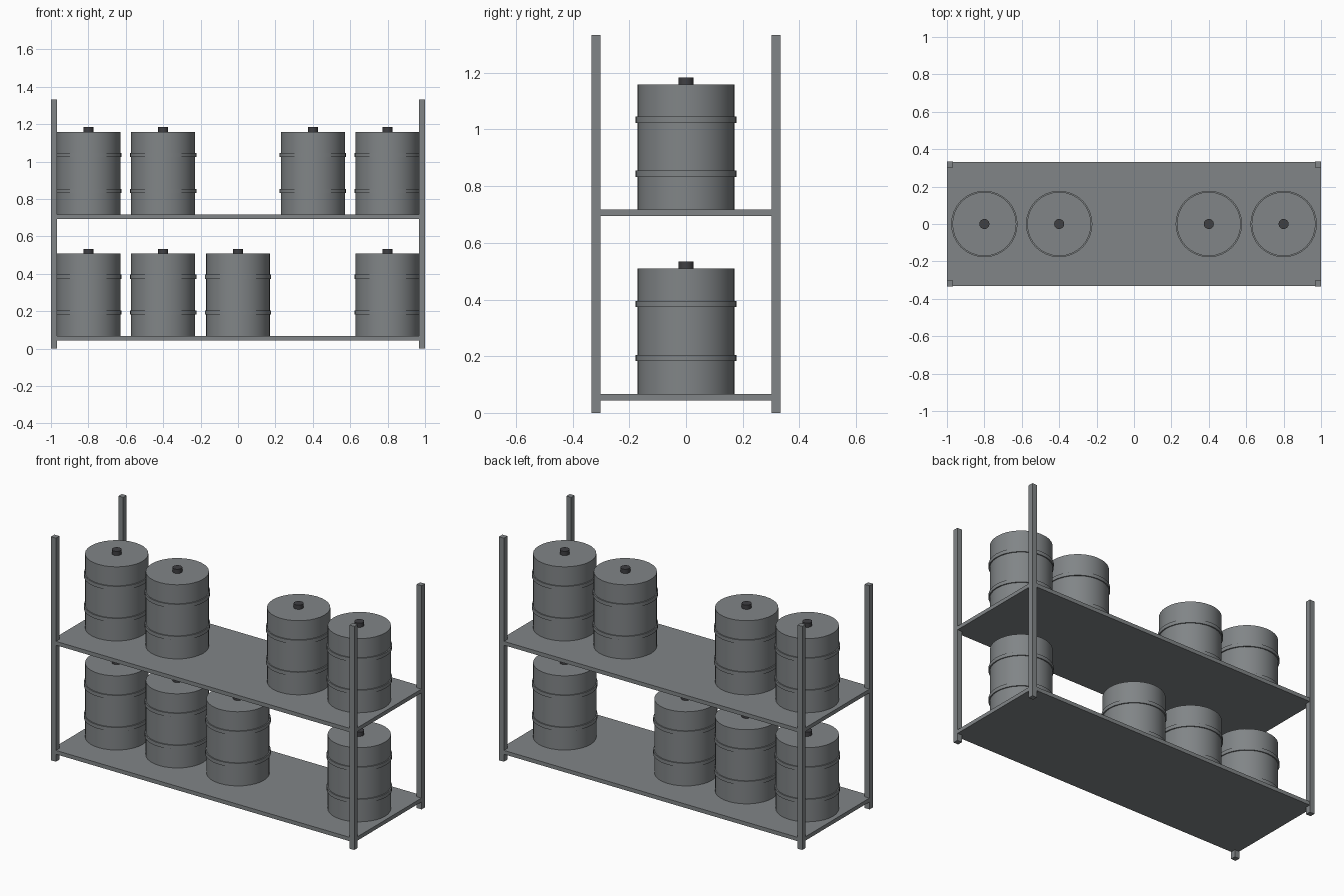
import bpy, math

if "Cube" in bpy.data.objects:
    bpy.data.objects.remove(bpy.data.objects["Cube"])


def material(name, colour):
    m = bpy.data.materials.new(name)
    m.diffuse_color = (*colour, 1)
    m.use_nodes = True
    m.node_tree.nodes["Principled BSDF"].inputs["Base Color"].default_value = m.diffuse_color
    return m


dark = material("dark_cap", (0.05, 0.05, 0.055))
steel = material("steel", (0.22, 0.235, 0.243))


def box(name, x0, x1, y0, y1, z0, z1):
    bpy.ops.mesh.primitive_cube_add(size=1, location=((x0 + x1) / 2, (y0 + y1) / 2, (z0 + z1) / 2))
    ob = bpy.context.object
    ob.name = name
    ob.scale = (x1 - x0, y1 - y0, z1 - z0)
    bpy.ops.object.transform_apply(location=False, rotation=False, scale=True)
    ob.data.materials.append(steel)


def cylinder(name, r, x, z0, z1, mat=steel, sides=32):
    bpy.ops.mesh.primitive_cylinder_add(vertices=sides, radius=r, depth=z1 - z0,
                                        location=(x, 0, (z0 + z1) / 2))
    ob = bpy.context.object
    ob.name = name
    ob.data.materials.append(mat)
    bpy.ops.object.shade_smooth_by_angle(angle=math.radians(35))


def drum(name, x, z):
    # body, two raised hoops and a dark cap on the lid
    cylinder(name + "_body", 0.171, x, z, z + 0.442)
    for i, h in enumerate((0.127, 0.318)):
        cylinder(f"{name}_hoop_{i + 1}", 0.1775, x, z + h - 0.0115, z + h + 0.0105)
    cylinder(name + "_cap", 0.027, x, z + 0.442, z + 0.467, dark, 16)


# four corner posts
W, D, T = 1.0, 0.333, 0.032
for sx, side in ((-1, "left"), (1, "right")):
    for sy, end in ((-1, "front"), (1, "back")):
        xs = sorted((sx * W, sx * (W - T)))
        ys = sorted((sy * D, sy * (D - T)))
        box(f"post_{end}_{side}", *xs, *ys, 0, 1.333)

# two shelves with their drums, one slot empty on each
levels = (("lower", 0.067, (-0.8, -0.4, 0.0, 0.8)),
          ("upper", 0.717, (-0.8, -0.4, 0.4, 0.8)))
for level, z, places in levels:
    box(f"{level}_shelf", -W + 0.001, W - 0.001, -D + 0.001, D - 0.001, z - 0.023, z)
    for i, x in enumerate(places):
        drum(f"{level}_drum_{i + 1}", x, z)
